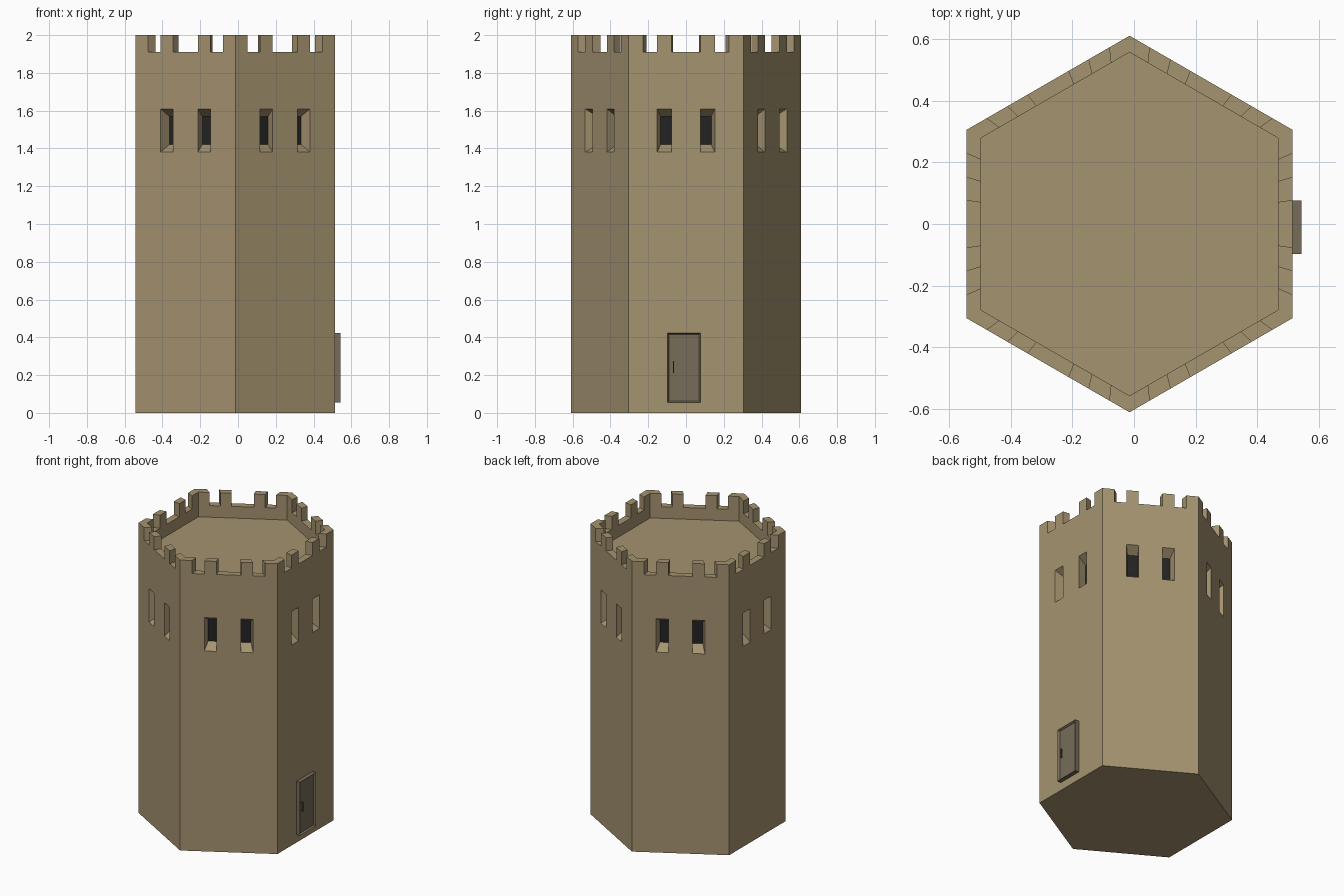
import bpy, bmesh, math
from mathutils import Vector

if "Cube" in bpy.data.objects:
    bpy.data.objects.remove(bpy.data.objects["Cube"])

R = 0.61                          # hexagon corner radius
CX = -0.0145                      # tower axis (door sticks out on +x)
APO = R * math.cos(math.pi / 6)   # distance to a wall
INNER = 0.912                     # parapet inner / outer scale
FLOOR, SILL, TOP = 1.83, 1.91, 2.0
W0, W1 = 1.38, 1.61               # window bottom and top
WIN = 0.88                        # window back / outer scale


def material(name, col):
    m = bpy.data.materials.new(name)
    m.diffuse_color = (*col, 1)
    m.use_nodes = True
    m.node_tree.nodes["Principled BSDF"].inputs["Base Color"].default_value = m.diffuse_color
    return m


stone = material("sandstone", (0.376, 0.292, 0.162))
dark = material("window_dark", (0.017, 0.017, 0.017))
wood = material("door_wood", (0.18, 0.15, 0.10))
iron = material("handle_dark", (0.07, 0.06, 0.045))


def finish(bm, name, mats):
    bmesh.ops.remove_doubles(bm, verts=bm.verts, dist=1e-5)
    bmesh.ops.recalc_face_normals(bm, faces=bm.faces)
    me = bpy.data.meshes.new(name)
    bm.to_mesh(me)
    bm.free()
    for m in mats:
        me.materials.append(m)
    ob = bpy.data.objects.new(name, me)
    bpy.context.collection.objects.link(ob)
    return ob


def wall_point(side, k, z, f=1.0):
    """Point on a wall: k runs -4..4 along the side, f scales to the axis."""
    a = side * math.pi / 3
    n = Vector((math.cos(a), math.sin(a), 0))
    t = Vector((-math.sin(a), math.cos(a), 0))
    p = (n * APO + t * (R * k / 8)) * f
    return Vector((p.x + CX, p.y, z))


bm = bmesh.new()


def face(pts, mat=0):
    bm.faces.new([bm.verts.new(p) for p in pts]).material_index = mat


def quad(s, *kzf):
    face([wall_point(s, *c) for c in kzf])


# Tower: walls, windows, battlements and roof floor
cols = [-4, -3, -2, -1, 1, 2, 3, 4]
rows = [0, W0, W1, SILL]
bottom, roof = [], []
for s in range(6):
    bottom += [wall_point(s, k, 0) for k in cols[:-1]]
    roof += [wall_point(s, k, FLOOR, INNER) for k in cols[:-1]]
    for i, (a, b) in enumerate(zip(cols, cols[1:])):
        for z0, z1 in zip(rows, rows[1:]):
            if z0 == W0 and i in (2, 4):
                # splayed window recess with a dark back
                out = [wall_point(s, k, z) for k, z in ((a, W0), (b, W0), (b, W1), (a, W1))]
                lo, hi = W0 + 0.04, W1 - 0.04
                back = [wall_point(s, k, z, WIN) for k, z in ((a, lo), (b, lo), (b, hi), (a, hi))]
                for j in range(4):
                    n = (j + 1) % 4
                    face([out[j], out[n], back[n], back[j]])
                face(back, 1)
            else:
                quad(s, (a, z0), (b, z0), (b, z1), (a, z1))
        # inner parapet wall
        quad(s, (a, FLOOR, INNER), (b, FLOOR, INNER), (b, SILL, INNER), (a, SILL, INNER))
        merlon = i % 2 == 0 if i < 3 else i in (4, 6)
        h = TOP if merlon else SILL
        quad(s, (a, h), (b, h), (b, h, INNER), (a, h, INNER))
        if merlon:
            for f in (1, INNER):
                quad(s, (a, SILL, f), (b, SILL, f), (b, TOP, f), (a, TOP, f))
            for k in (a, b):
                if abs(k) != 4:
                    quad(s, (k, SILL), (k, TOP), (k, TOP, INNER), (k, SILL, INNER))
face(bottom[::-1])
face(roof)
finish(bm, "tower", [stone, dark])


# Door: slab with a thin raised frame
def box(bm, x0, x1, y0, y1, z0, z1):
    r = bmesh.ops.create_cube(bm, size=1)
    for v in r["verts"]:
        v.co = ((x0 + x1) / 2 + v.co.x * (x1 - x0),
                (y0 + y1) / 2 + v.co.y * (y1 - y0),
                (z0 + z1) / 2 + v.co.z * (z1 - z0))


wall_x = CX + APO
front_x = 0.5427
bm = bmesh.new()
box(bm, wall_x - 0.01, front_x, -0.098, 0.076, 0.055, 0.423)
bm.faces.ensure_lookup_table()
front = [f for f in bm.faces if f.calc_center_median().x > front_x - 1e-4]
bmesh.ops.inset_region(bm, faces=front, thickness=0.012)
for v in front[0].verts:
    v.co.x -= 0.013
finish(bm, "door", [wood])

# Door handle
bm = bmesh.new()
box(bm, front_x - 0.007, front_x - 0.001, -0.069, -0.063, 0.21, 0.275)
for z in (0.215, 0.264):
    box(bm, front_x - 0.014, front_x - 0.006, -0.069, -0.063, z, z + 0.006)
finish(bm, "door_handle", [iron])
